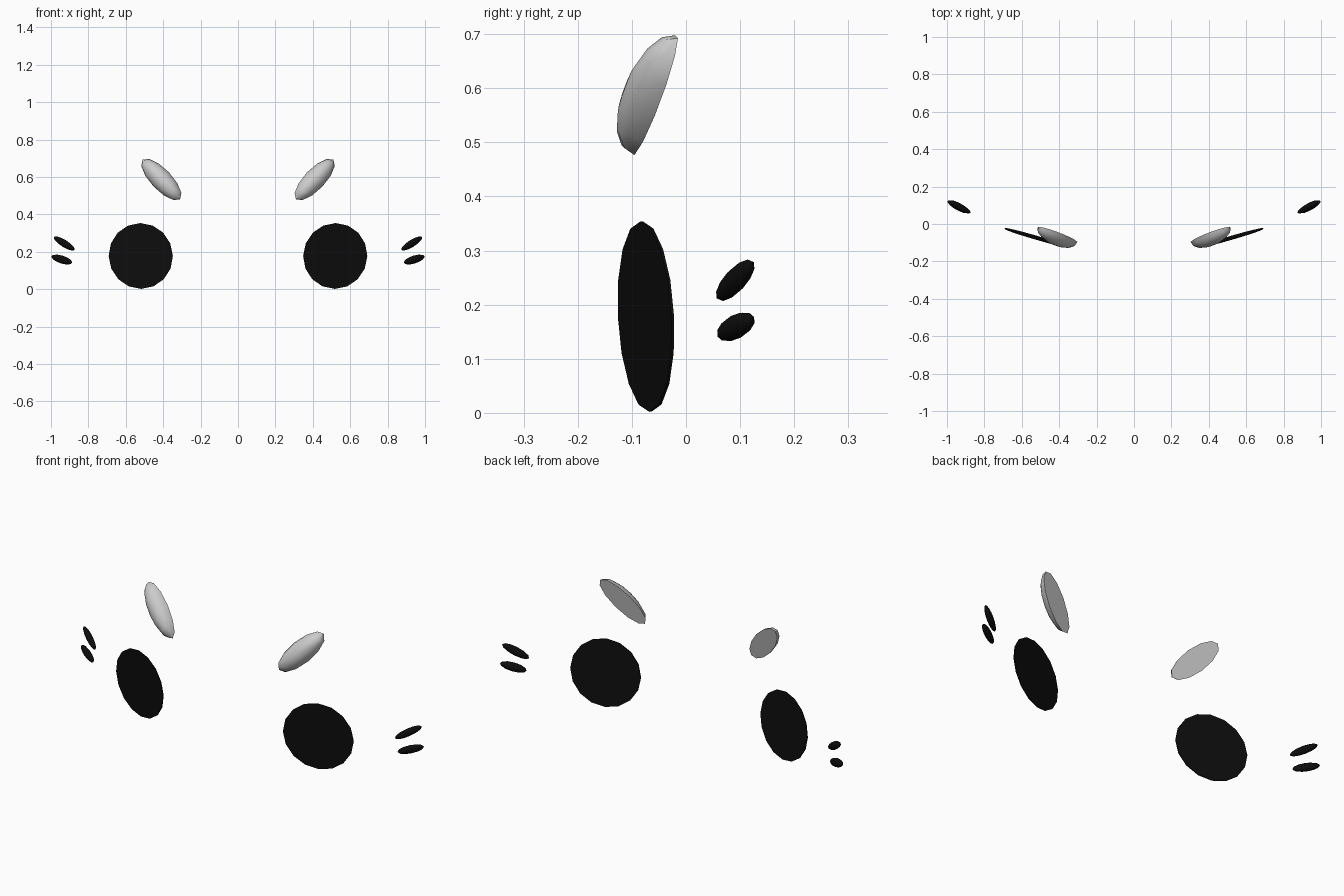
import bpy, bmesh, math
from mathutils import Matrix, Vector

if "Cube" in bpy.data.objects:
    bpy.data.objects.remove(bpy.data.objects["Cube"])

black = bpy.data.materials.new("black")
black.diffuse_color = (0.004, 0.004, 0.004, 1)
black.use_nodes = True
black.node_tree.nodes["Principled BSDF"].inputs["Base Color"].default_value = black.diffuse_color


def frame(centre, long_axis, normal, size):
    """Matrix whose local x follows long_axis and local z follows normal."""
    x = Vector(long_axis).normalized()
    y = Vector(normal).cross(x).normalized()
    z = x.cross(y)
    m = Matrix((x, y, z)).transposed().to_4x4()
    return Matrix.Translation(centre) @ m @ Matrix.Diagonal((*size, 1))


def add_pair(name, build, matrix, mat=None, smooth=True):
    """Create the part on both sides of x = 0."""
    for side, s in (("right", 1), ("left", -1)):
        bm = bmesh.new()
        build(bm)
        bmesh.ops.transform(bm, matrix=Matrix.Diagonal((s, 1, 1, 1)) @ matrix, verts=bm.verts)
        bmesh.ops.recalc_face_normals(bm, faces=bm.faces)
        me = bpy.data.meshes.new(f"{name}_{side}")
        bm.to_mesh(me)
        bm.free()
        ob = bpy.data.objects.new(f"{name}_{side}", me)
        bpy.context.collection.objects.link(ob)
        if mat:
            me.materials.append(mat)
        if smooth:
            bpy.ops.object.select_all(action='DESELECT')
            ob.select_set(True)
            bpy.context.view_layer.objects.active = ob
            bpy.ops.object.shade_smooth_by_angle(angle=math.radians(50))


def disc(bm):
    bmesh.ops.create_cone(bm, cap_ends=True, segments=16, radius1=1, radius2=1, depth=1)


def ellipsoid(bm):
    bmesh.ops.create_uvsphere(bm, u_segments=12, v_segments=8, radius=1)


def dome(bm):
    # front half of a sphere with a flat back
    ellipsoid(bm)
    geom = bm.verts[:] + bm.edges[:] + bm.faces[:]
    cut = bmesh.ops.bisect_plane(bm, geom=geom, plane_co=(0, 0, 0), plane_no=(0, 0, 1),
                                 clear_inner=True, dist=1e-4)
    rim = [e for e in bm.edges if e.is_boundary]
    bmesh.ops.contextual_create(bm, geom=rim)


# Eyes: thin round discs turned outward and leaning slightly forward
add_pair("eye", disc,
         frame((0.52, -0.074, 0.178), (1, 0.29, 0), (0.29, -1, -0.05), (0.178, 0.176, 0.005)),
         black, smooth=False)

# Brows: slanted domed ovals
add_pair("brow", dome,
         frame((0.41, -0.058, 0.587), (0.205, 0.088, 0.215), (0.196, -0.95, 0.204),
               (0.152, 0.056, 0.058)))

# Cheek marks: two slim ovals on each side
add_pair("upper_cheek_mark", ellipsoid,
         frame((0.929, 0.091, 0.245), (0.057, 0.033, 0.035), (1, -1, -0.4), (0.073, 0.021, 0.016)),
         black)
add_pair("lower_cheek_mark", ellipsoid,
         frame((0.942, 0.092, 0.159), (0.055, 0.031, 0.017), (1, -1, -0.4), (0.066, 0.022, 0.017)),
         black)
